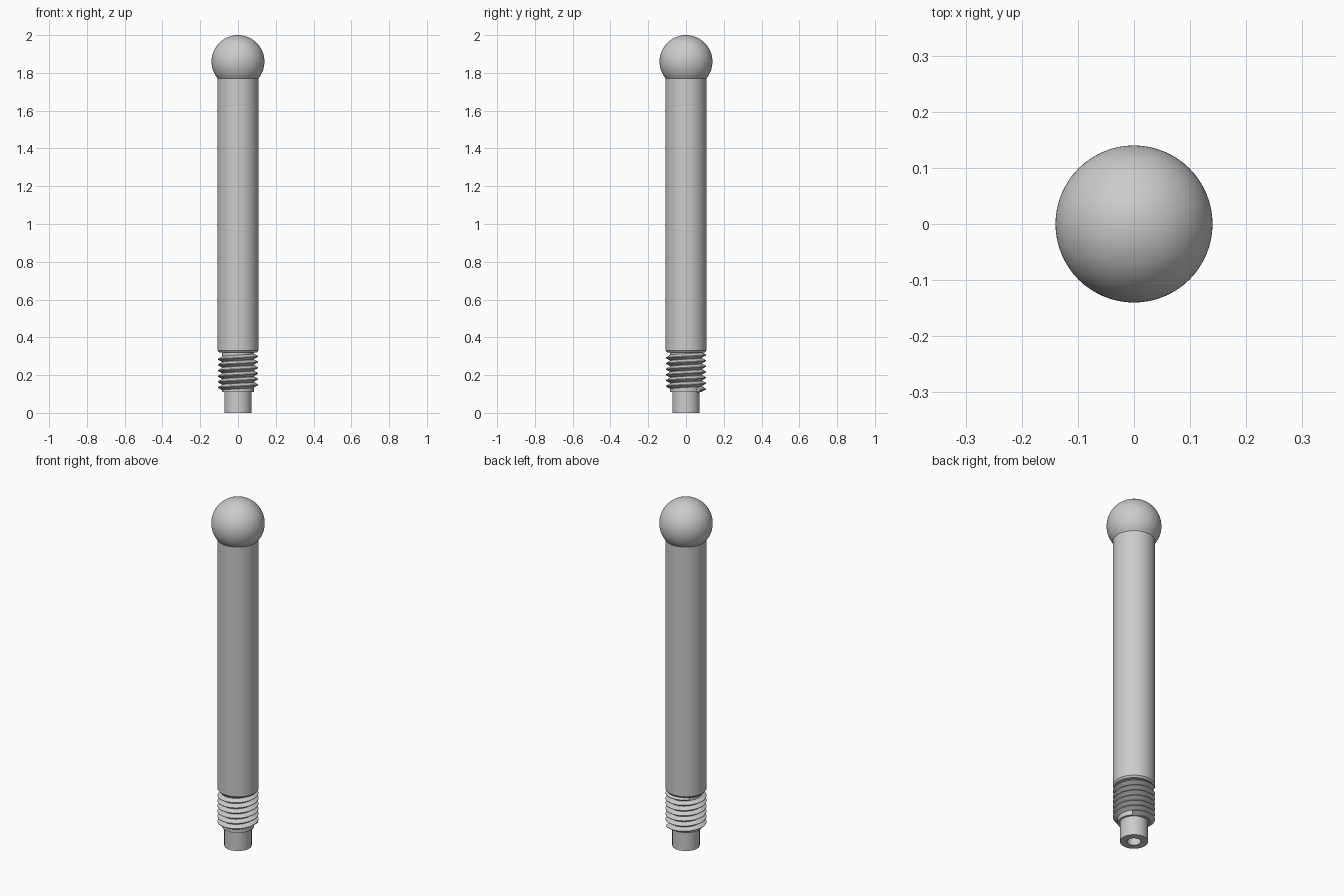
import bpy, bmesh, math

if "Cube" in bpy.data.objects:
    bpy.data.objects.remove(bpy.data.objects["Cube"])

GREY = (0.6, 0.6, 0.6, 1.0)
steel = bpy.data.materials.new("steel_grey")
steel.use_nodes = True
steel.diffuse_color = GREY
steel.node_tree.nodes["Principled BSDF"].inputs["Base Color"].default_value = GREY


def finish(name, bm):
    """Turn a bmesh into a smooth-shaded, coloured object."""
    bmesh.ops.remove_doubles(bm, verts=bm.verts, dist=1e-5)
    bmesh.ops.recalc_face_normals(bm, faces=bm.faces)
    mesh = bpy.data.meshes.new(name)
    bm.to_mesh(mesh)
    bm.free()
    mesh.materials.append(steel)
    obj = bpy.data.objects.new(name, mesh)
    bpy.context.collection.objects.link(obj)
    bpy.ops.object.select_all(action="DESELECT")
    obj.select_set(True)
    bpy.context.view_layer.objects.active = obj
    bpy.ops.object.shade_smooth_by_angle(angle=math.radians(30))
    return obj


def lathe(name, profile, steps=64):
    """Spin a (radius, height) profile around the z axis."""
    bm = bmesh.new()
    verts = [bm.verts.new((r, 0, z)) for r, z in profile]
    edges = [bm.edges.new(pair) for pair in zip(verts, verts[1:])]
    bmesh.ops.spin(bm, geom=verts + edges, cent=(0, 0, 0), axis=(0, 0, 1),
                   angle=math.tau, steps=steps)
    return finish(name, bm)


def helix_thread(name, root, crest, pitch, bottom, turns, start, steps=64):
    """Sweep a V-shaped tooth along a right-handed helix."""
    bm = bmesh.new()
    rows = []
    for i in range(int(turns * steps) + 1):
        a = start + math.tau * i / steps
        z = bottom + pitch * i / steps
        tooth = ((root, z), (crest, z + pitch * 0.45),
                 (crest, z + pitch * 0.55), (root, z + pitch))
        rows.append([bm.verts.new((r * math.cos(a), r * math.sin(a), h))
                     for r, h in tooth])
    for low, high in zip(rows, rows[1:]):
        for j in range(4):
            k = (j + 1) % 4
            bm.faces.new((low[j], high[j], high[k], low[k]))
    bm.faces.new(rows[0])
    bm.faces.new(rows[-1])
    return finish(name, bm)


# Ball end, closed where it meets the shaft
R, CENTRE, SHAFT = 0.14, 1.86, 0.108
neck = math.asin(SHAFT / R)
arc = [math.pi - neck - (math.pi - neck) * i / 32 for i in range(33)]
lathe("ball_knob", [(R * math.sin(a), CENTRE + R * math.cos(a)) for a in arc])

# Long shaft with a small chamfer above the thread
lathe("shaft", [(0, 0.32), (0.1, 0.32), (SHAFT, 0.33),
                (SHAFT, CENTRE - R * math.cos(neck))])

# Threaded section
lathe("thread_core", [(0, 0.11), (0.084, 0.11), (0.084, 0.325)])
helix_thread("screw_thread", 0.083, 0.107, 0.03, 0.108, 6.25, math.radians(45))

# Narrow tip with a bore in its end
lathe("bored_tip", [(0, 0.1), (0.035, 0.1), (0.035, 0), (0.072, 0), (0.072, 0.115)])
